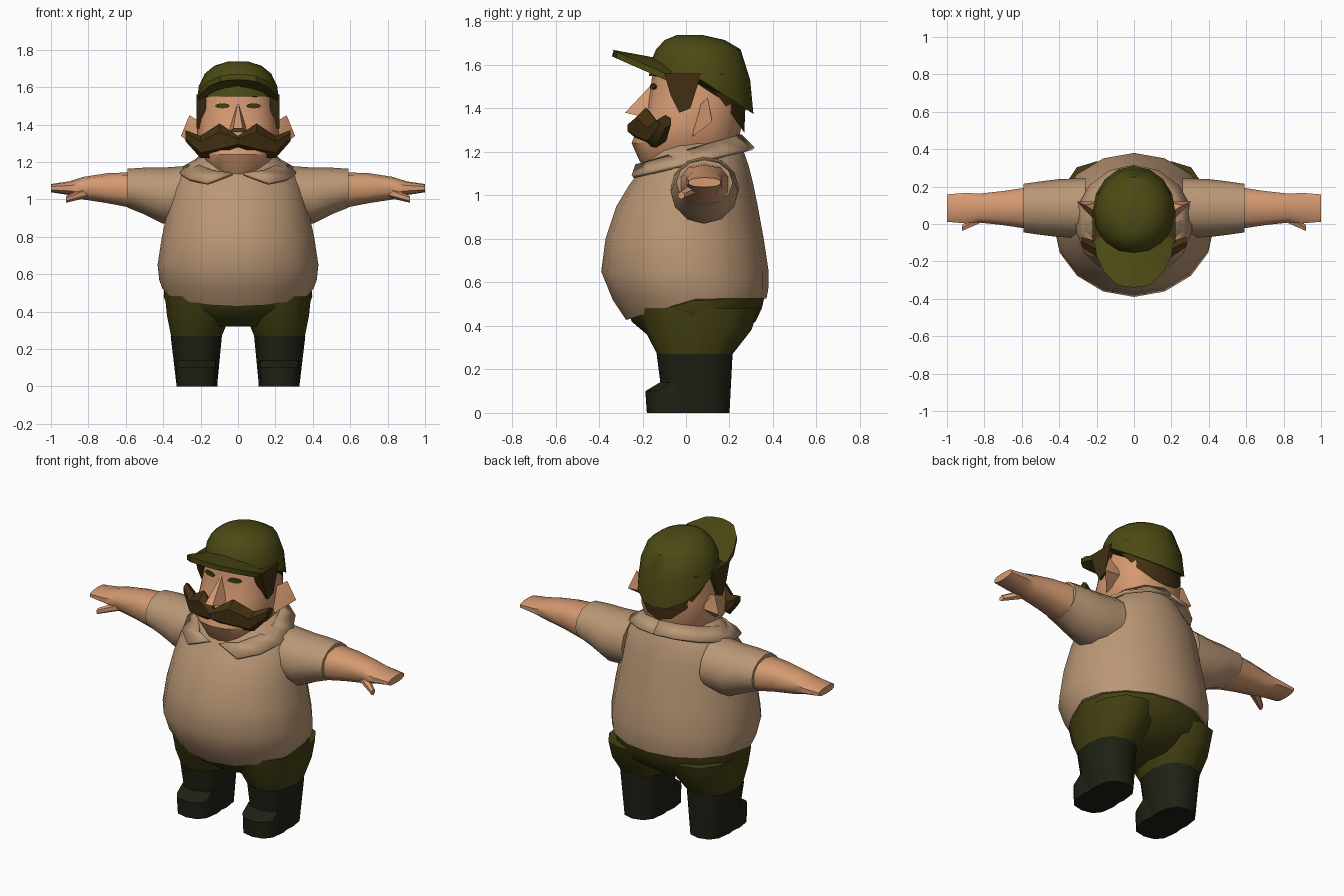
import bpy, bmesh
from math import sin, cos, pi, radians, copysign
from mathutils import Vector

cube = bpy.data.objects.get("Cube")
if cube:
    bpy.data.objects.remove(cube, do_unlink=True)


def material(name, *rgb):
    mat = bpy.data.materials.new(name)
    mat.use_nodes = True
    mat.diffuse_color = (*rgb, 1)
    mat.node_tree.nodes["Principled BSDF"].inputs["Base Color"].default_value = (*rgb, 1)
    return mat


SKIN = material("skin", .66, .32, .165)
SHIRT = material("tan shirt", .49, .31, .18)
CAP = material("olive cap", .072, .068, .007)
TROUSERS = material("olive trousers", .056, .05, .006)
BOOTS = material("dark boots", .013, .015, .007)
HAIR = material("brown hair", .053, .029, .006)


def build(name, points, faces, mat):
    """Make one object, smooth shaded except at its hard edges."""
    bm = bmesh.new()
    verts = [bm.verts.new(point) for point in points]
    for face in faces:
        bm.faces.new([verts[i] for i in face])
    bmesh.ops.recalc_face_normals(bm, faces=bm.faces)
    mesh = bpy.data.meshes.new(name)
    bm.to_mesh(mesh)
    bm.free()
    mesh.materials.append(mat)
    mesh.shade_smooth()
    mesh.set_sharp_from_angle(angle=radians(40))
    obj = bpy.data.objects.new(name, mesh)
    bpy.context.collection.objects.link(obj)
    return obj


def loft(name, rings, mat):
    """Skin a closed tube through equal rings and cap both ends."""
    n, last = len(rings[0]), len(rings) - 1
    faces = [(k * n + i, k * n + (i + 1) % n, (k + 1) * n + (i + 1) % n, (k + 1) * n + i)
             for k in range(last) for i in range(n)]
    faces += [range(n), range(last * n, last * n + n)]
    return build(name, [point for ring in rings for point in ring], faces, mat)


def rounded(rings):
    """Insert a curved in-between ring after each ring."""
    last = len(rings) - 1
    result = []
    for k in range(last):
        around = (rings[max(k - 1, 0)], rings[k], rings[k + 1], rings[min(k + 2, last)])
        middle = [(9 * (b + c) - a - d) / 16 for a, b, c, d in zip(*around)]
        result += [rings[k], middle]
    return result + [rings[last]]


def oval(n, square):
    """Unit oval; square below one makes it boxier."""
    for i in range(n):
        angle = 2 * pi * (i + (.5 if n % 4 else 0)) / n
        yield [copysign(abs(v) ** square, v) for v in (cos(angle), sin(angle))]


def flat(x, y, z=0):
    return 0


def level(z, half, front, back, x=0, n=16, square=1, lift=flat):
    """Level oval ring from front to back; lift bends its height."""
    ring = []
    for c, s in oval(n, square):
        px, py = x + c * half, (front + back) / 2 + s * (back - front) / 2
        ring.append(Vector((px, py, z + lift(px, py))))
    return ring


def limb(side, rows, depth, n=10, square=1):
    """Rings along x; each row holds x, height, half height, half depth."""
    return [[Vector((side * x, depth(x) + c * thick, z + s * tall)) for c, s in oval(n, square)]
            for x, z, tall, thick in rows]


# Shirt body over the belly, its hem dipping at the front
def hem_dip(x, y):
    return -.3 * max(0, .05 - y)


loft("shirt_body", rounded([
    level(.525, half=.405, front=-.275, back=.37, lift=hem_dip),
    level(.65, half=.43, front=-.39, back=.38),
    level(.95, half=.375, front=-.32, back=.33),
    level(1.13, half=.32, front=-.2, back=.29),
    level(1.24, half=.19, front=-.15, back=.25)]), SHIRT)

# Trouser seat
loft("trouser_seat", rounded([
    level(.53, half=.395, front=-.28, back=.36),
    level(.42, half=.375, front=-.25, back=.32),
    level(.32, half=.18, front=-.12, back=.18)]), TROUSERS)

# Head with heavy jaw
loft("head", rounded([
    level(1.1, half=.1, front=-.17, back=.18, square=.85),
    level(1.24, half=.2, front=-.25, back=.24, square=.85),
    level(1.4, half=.215, front=-.18, back=.26, square=.85),
    level(1.6, half=.18, front=-.15, back=.25, square=.85)]), SKIN)

# Nose wedge: bridge, two wings, blunt tip
build("nose", [(0, -.14, 1.53), (.06, -.15, 1.35), (-.06, -.15, 1.35),
               (.025, -.28, 1.38), (-.025, -.28, 1.38)],
      [(0, 1, 3), (0, 3, 4), (0, 4, 2), (1, 2, 4, 3), (0, 2, 1)], SKIN)


# Back hair, sloping down to the nape
def nape_slope(x, y):
    return min(.24, 1.4 * (.26 - y))


loft("back_hair", [level(1.3, half=.212, front=-.11, back=.268, lift=nape_slope),
                   level(1.56, half=.21, front=-.11, back=.28)], HAIR)

# Cap dome, its rim lower at the back
dome = []
for k in range(5):
    angle = k * pi / 9
    size = cos(angle) ** .8

    def rim_drop(x, y):
        return -.65 * max(0, y - .04) * max(0, 1 - k / 2)

    dome.append(level(1.55 + .19 * sin(angle), half=.22 * size, front=-.17 * size,
                      back=.31 * size, lift=rim_drop))
loft("cap_dome", dome, CAP)

# Cap brim, narrowing and flattening towards its raised tip
brim = []
for t in (0, .4, .75, 1):
    half = .215 * (1 - .8 * t * t) ** .5
    sag = .07 - .06 * t
    top = [Vector((half * u, -.07 - .27 * t + .02 * t * u * u, 1.62 + .05 * t - sag * u * u))
           for u in (-1, -.6, 0, .6, 1)]
    brim.append(top + [point - Vector((0, 0, .03)) for point in reversed(top)])
loft("cap_brim", brim, CAP)


def arm_depth(x):
    return .085


def thumb_depth(x):
    return .05 - .6 * (x - .8)


def cheek_depth(x):
    return .5 * x - .235


def collar_point(side, angle, width, depth, height):
    return (side * width * cos(angle), .01 + depth * sin(angle), height + .07 * sin(angle))


for side, prefix in ((1, "left_"), (-1, "right_")):
    # Tapered trouser leg
    loft(prefix + "trouser_leg", [
        level(.48, half=.19, front=-.22, back=.335, x=side * .2, n=12, square=.85),
        level(.38, half=.17, front=-.19, back=.3, x=side * .21, n=12, square=.85),
        level(.265, half=.134, front=-.13, back=.21, x=side * .223, n=12, square=.85)], TROUSERS)

    # Boot shaft and stubby toe
    loft(prefix + "boot", [
        level(.27, half=.137, front=-.135, back=.214, x=side * .223, n=12, square=.8),
        level(0, half=.108, front=-.1, back=.2, x=side * .22, n=12, square=.8)], BOOTS)
    loft(prefix + "boot_toe", [
        level(z, half=.11, front=front, back=.1, x=side * .22, n=12, square=.75)
        for z, front in ((0, -.18), (.1, -.187), (.14, -.12))], BOOTS)

    # Sleeve, bare arm ending in a flat hand, and thumb
    loft(prefix + "sleeve", limb(side, [
        (.26, 1.03, .15, .16), (.4, 1.02, .15, .155),
        (.5, 1.045, .125, .143), (.59, 1.06, .104, .13)], arm_depth, n=12), SHIRT)
    loft(prefix + "arm_and_hand", limb(side, [
        (.57, 1.05, .095, .115), (.7, 1.06, .08, .095), (.83, 1.06, .06, .08),
        (.9, 1.06, .037, .085), (1, 1.06, .022, .076)], arm_depth, square=.8), SKIN)
    loft(prefix + "thumb", limb(side, [
        (.8, 1.04, .03, .04), (.92, 1, .018, .018)], thumb_depth, n=6), SKIN)

    # Collar flap swept from its front point round to the nape
    upper, lower = [], []
    for k in range(7):
        upper.append(collar_point(side, radians(-82 + k * 172 / 6), .22, .24, 1.205))
        lower.append(collar_point(side, radians(-58 + k * 148 / 6), .31, .3, 1.145))
    collar = build(prefix + "collar", upper + lower,
                   [(k, k + 1, k + 8, k + 7) for k in range(6)], SHIRT)
    cloth = collar.modifiers.new("thickness", "SOLIDIFY")
    cloth.thickness = .018
    cloth.offset = 0

    # Moustache half, swept back along the cheek to a raised tip
    loft(prefix + "moustache", limb(side, [
        (0, 1.31, .03, .04), (.1, 1.315, .09, .05), (.2, 1.28, .06, .05),
        (.28, 1.34, .03, .03)], cheek_depth, n=6), HAIR)

    # Sideburn
    outline = [(-.1, 1.56), (-.07, 1.46), (-.03, 1.38), (.02, 1.4), (.07, 1.56)]
    loft(prefix + "sideburn", [[(side * x, y, z) for y, z in outline] for x in (.17, .223)], HAIR)

    # Pointed ear
    build(prefix + "ear", [(side * x, y, z) for x, y, z in (
        (.26, .1, 1.45), (.305, .12, 1.34), (.22, .03, 1.27), (.18, .05, 1.4), (.18, .12, 1.35))],
        [(0, 1, 2), (0, 2, 3), (0, 3, 4), (0, 4, 1), (1, 4, 2), (2, 4, 3)], SKIN)

    # Eye slit plate
    eye = [Vector((side * (.083 + .04 * c), -.155 + .012 * c, 1.5 + .014 * s))
           for c, s in oval(8, 1)]
    loft(prefix + "eye", [eye, [point + Vector((0, .009, 0)) for point in eye]], TROUSERS)
